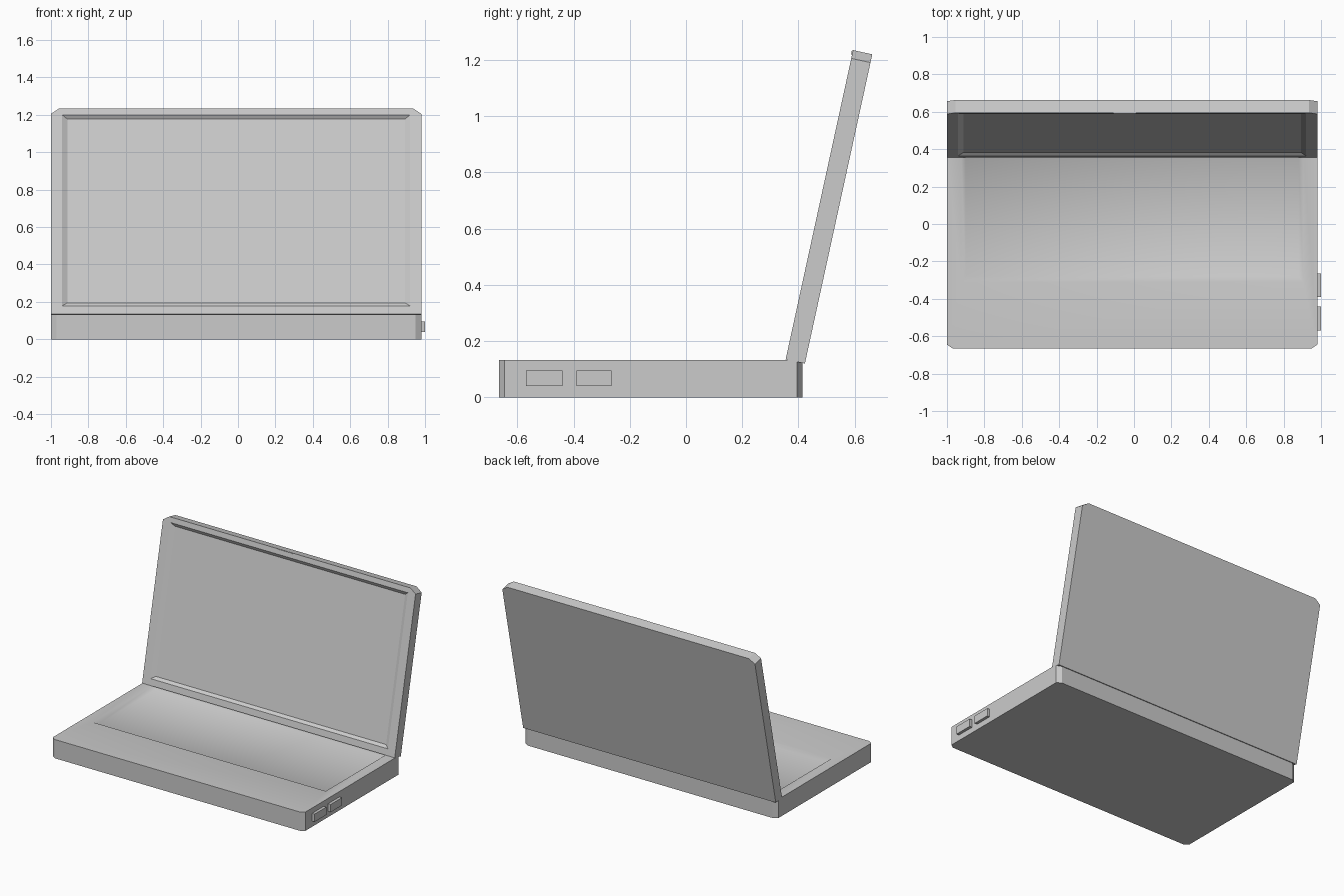
import bpy, bmesh, math

cube = bpy.data.objects.get("Cube")
if cube:
    bpy.data.objects.remove(cube, do_unlink=True)

# One plain grey for the whole model
grey = bpy.data.materials.new("light grey plastic")
grey.use_nodes = True
colour = (0.6, 0.6, 0.6, 1)
grey.diffuse_color = colour
grey.node_tree.nodes["Principled BSDF"].inputs["Base Color"].default_value = colour


def finish(name, bm, smooth_top=False):
    bmesh.ops.recalc_face_normals(bm, faces=bm.faces)
    for face in bm.faces:
        face.smooth = smooth_top and face.normal.z > 0.5
    mesh = bpy.data.meshes.new(name)
    bm.to_mesh(mesh)
    bm.free()
    mesh.materials.append(grey)
    obj = bpy.data.objects.new(name, mesh)
    bpy.context.collection.objects.link(obj)
    return obj


def rect(x0, x1, y0, y1):
    return [(x0, y0), (x1, y0), (x1, y1), (x0, y1)]


def clipped(x0, x1, y0, y1, cuts):
    """Corner groups of a rectangle; a corner with a cut has two points."""
    groups = []
    for i, ((x, y), cut) in enumerate(zip(rect(x0, x1, y0, y1), cuts)):
        if not cut:
            groups.append([(x, y)])
            continue
        sx, sy = (1 if x == x0 else -1), (1 if y == y0 else -1)
        pair = [(x, y + sy * cut[1]), (x + sx * cut[0], y)]
        groups.append(pair if i % 2 == 0 else pair[::-1])
    return groups


def panel(name, groups, height, rim, floor, depth, smooth_top=False):
    """Slab with clipped corners and a sloped rectangular recess on top."""
    bm = bmesh.new()
    low = [[bm.verts.new((*p, 0)) for p in g] for g in groups]
    high = [[bm.verts.new((*p, height)) for p in g] for g in groups]
    edge = [bm.verts.new((*p, height)) for p in rim]
    sunk = [bm.verts.new((*p, height - depth)) for p in floor]
    bm.faces.new(sum(low, []))
    bm.faces.new(sunk)
    for i in range(4):
        j = (i + 1) % 4
        if len(high[i]) == 2:
            bm.faces.new((*low[i], *high[i][::-1]))
            bm.faces.new((*high[i], edge[i]))
        bm.faces.new((low[i][-1], low[j][0], high[j][0], high[i][-1]))
        bm.faces.new((high[i][-1], high[j][0], edge[j], edge[i]))
        bm.faces.new((edge[i], edge[j], sunk[j], sunk[i]))
    return finish(name, bm, smooth_top)


def box(name, x0, x1, y0, y1, z0, z1):
    bm = bmesh.new()
    low = [bm.verts.new((*p, z0)) for p in rect(x0, x1, y0, y1)]
    high = [bm.verts.new((*p, z1)) for p in rect(x0, x1, y0, y1)]
    bm.faces.new(low)
    bm.faces.new(high)
    for i in range(4):
        j = (i + 1) % 4
        bm.faces.new((low[i], low[j], high[j], high[i]))
    return finish(name, bm)


LEFT, RIGHT = -1.0, 0.98

# Base with a softly shaded keyboard recess
panel("base", clipped(LEFT, RIGHT, -0.665, 0.415, [(0.03, 0.02)] * 4), 0.133,
      rect(-0.925, 0.905, -0.31, 0.385), rect(-0.9, 0.88, -0.28, 0.36), 0.02, True)

# Leaning lid with a sunken screen
lid = panel("lid", clipped(LEFT, RIGHT, 0, 1.126, [None, None, (0.045, 0.03), (0.045, 0.03)]), 0.07,
            rect(-0.94, 0.92, 0.045, 1.09), rect(-0.912, 0.892, 0.065, 1.07), 0.015)

# Small latch at the lid's upper edge
latch = box("latch", -0.11, 0.01, 1.11, 1.124, 0.06, 0.074)
for part in (lid, latch):
    part.rotation_euler.x = math.radians(77.7)
    part.location = (0, 0.423, 0.12)

# Two side ports
for name, y0, y1 in (("front_port", -0.57, -0.44), ("rear_port", -0.39, -0.265)):
    box(name, RIGHT - 0.01, 1.0, y0, y1, 0.04, 0.095)
